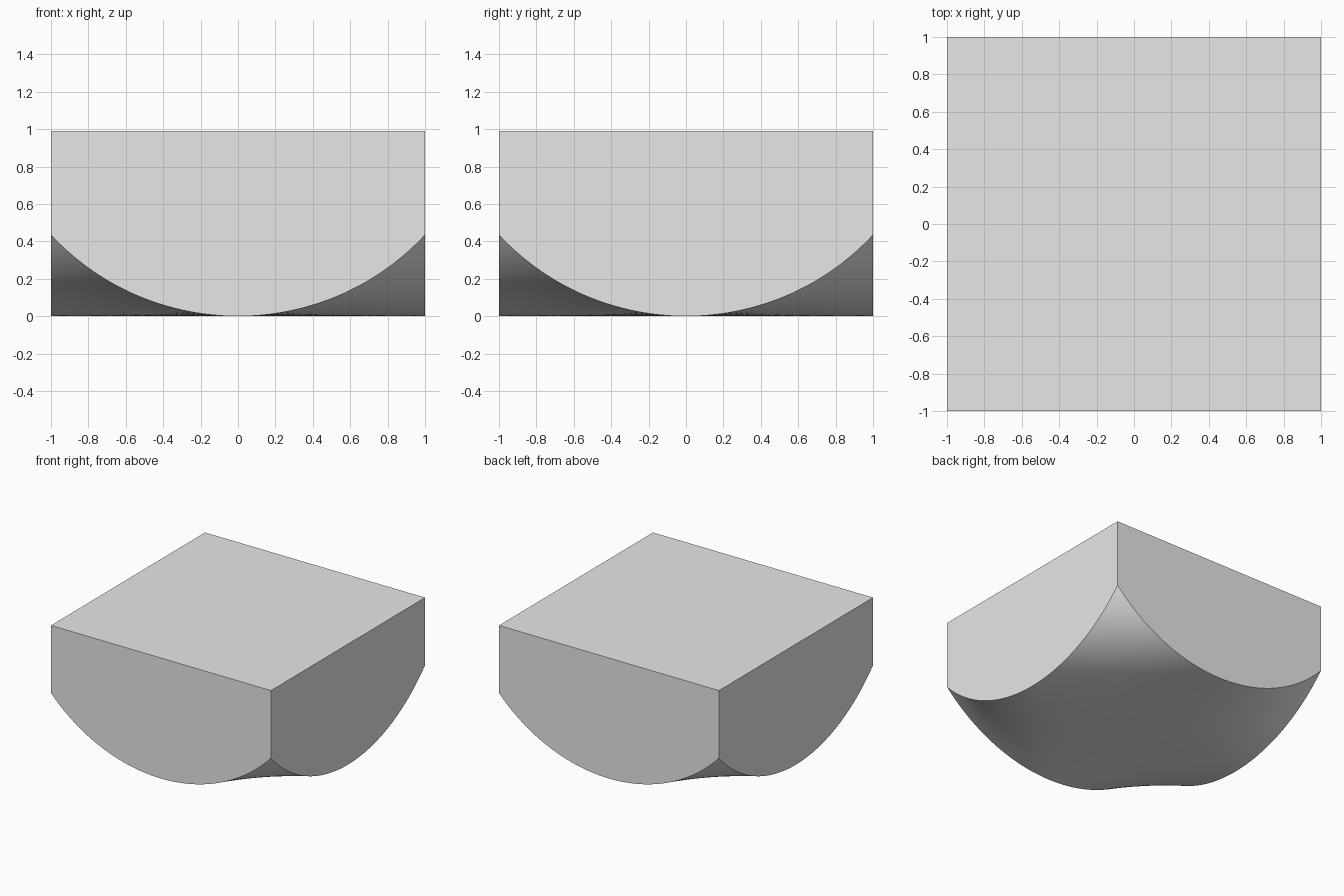
import bpy
import bmesh
import math

cube = bpy.data.objects.get("Cube")
if cube:
    bpy.data.objects.remove(cube, do_unlink=True)

HEIGHT = 0.99        # flat top
CORNER = 0.435       # rise of the underside at the corners
RADIUS = (1 + CORNER ** 2) / (2 * CORNER)
SEGMENTS = 64


def arc(t):
    """Circular arc rising from 0 in the middle to 1 at the edge."""
    return (RADIUS - math.sqrt(RADIUS ** 2 - t * t)) / CORNER


# Plain grey material
grey = bpy.data.materials.new("grey")
grey.use_nodes = True
grey.diffuse_color = (0.8, 0.8, 0.8, 1)
grey.node_tree.nodes["Principled BSDF"].inputs["Base Color"].default_value = grey.diffuse_color

# Curved underside: flat in the middle, swept up into the four corners
bm = bmesh.new()
bmesh.ops.create_grid(bm, x_segments=SEGMENTS, y_segments=SEGMENTS, size=1)
for v in bm.verts:
    v.co.z = CORNER * arc(v.co.x) * arc(v.co.y)

# Upright sides and flat top
rim = [e for e in bm.edges if e.is_boundary]
walls = bmesh.ops.extrude_edge_only(bm, edges=rim)["geom"]
for v in walls:
    if isinstance(v, bmesh.types.BMVert):
        v.co.z = HEIGHT
top_edges = [e for e in walls if isinstance(e, bmesh.types.BMEdge) and e.is_boundary]
bmesh.ops.contextual_create(bm, geom=top_edges)
bmesh.ops.recalc_face_normals(bm, faces=bm.faces)

mesh = bpy.data.meshes.new("curved_block")
bm.to_mesh(mesh)
bm.free()
mesh.materials.append(grey)
block = bpy.data.objects.new("curved_block", mesh)
bpy.context.collection.objects.link(block)

# Smooth underside with sharp rims
bpy.ops.object.select_all(action="DESELECT")
block.select_set(True)
bpy.context.view_layer.objects.active = block
bpy.ops.object.shade_smooth_by_angle(angle=math.radians(30))
